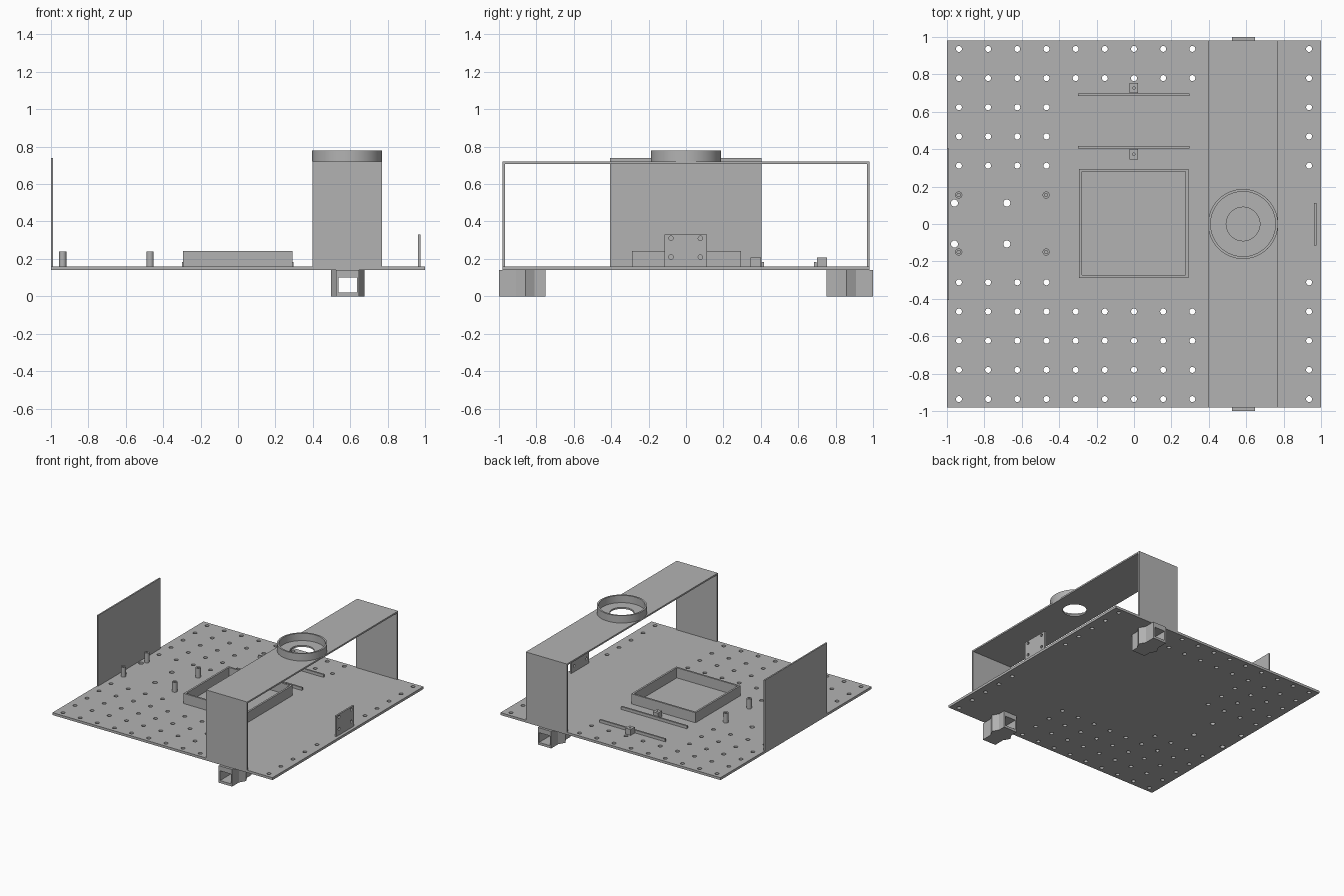
import bpy
import bmesh
import math
from mathutils import Matrix, Vector

cube = bpy.data.objects.get("Cube")
if cube:
    bpy.data.objects.remove(cube, do_unlink=True)

# One plain grey for everything
GREY = (0.45, 0.45, 0.45, 1)
grey = bpy.data.materials.new("plain grey")
grey.use_nodes = True
grey.diffuse_color = GREY
grey.node_tree.nodes["Principled BSDF"].inputs["Base Color"].default_value = GREY


def add_box(bm, x, y, z):
    """Box from (min, max) ranges."""
    size = (x[1] - x[0], y[1] - y[0], z[1] - z[0], 1)
    mid = Vector((sum(x) / 2, sum(y) / 2, sum(z) / 2))
    bmesh.ops.create_cube(bm, size=1, matrix=Matrix.Translation(mid) @ Matrix.Diagonal(size))


def add_rod(bm, centre, radius, depth, sides=24, axis="Z"):
    turn = Matrix.Rotation(math.pi / 2, 4, "Y") if axis == "X" else Matrix.Identity(4)
    bmesh.ops.create_cone(bm, cap_ends=True, segments=sides, radius1=radius, radius2=radius,
                          depth=depth, matrix=Matrix.Translation(centre) @ turn)


def add_hexagon(bm, x, y, radius, height):
    """Hexagonal prism on z = 0 with corners pointing along x."""
    corners = [math.radians(60 * i) for i in range(6)]
    face = bm.faces.new([bm.verts.new((x + radius * math.cos(a), y + radius * math.sin(a), 0))
                         for a in corners])
    grown = bmesh.ops.extrude_face_region(bm, geom=[face], use_keep_orig=True)["geom"]
    top = [v for v in grown if isinstance(v, bmesh.types.BMVert)]
    bmesh.ops.translate(bm, verts=top, vec=(0, 0, height))
    bmesh.ops.recalc_face_normals(bm, faces=bm.faces)


def finish(bm, name):
    mesh = bpy.data.meshes.new(name)
    bm.to_mesh(mesh)
    bm.free()
    mesh.materials.append(grey)
    obj = bpy.data.objects.new(name, mesh)
    bpy.context.collection.objects.link(obj)
    return obj


def select(obj):
    bpy.ops.object.select_all(action="DESELECT")
    bpy.context.view_layer.objects.active = obj
    obj.select_set(True)


def combine(obj, other_bm, operation="DIFFERENCE"):
    """Boolean obj with another mesh, apply it and discard the helper."""
    helper = finish(other_bm, "helper")
    helper.hide_render = True
    mod = obj.modifiers.new("combine", "BOOLEAN")
    mod.operation, mod.solver, mod.object = operation, "EXACT", helper
    select(obj)
    bpy.ops.object.modifier_apply(modifier=mod.name)
    bpy.data.objects.remove(helper, do_unlink=True)


def smooth(obj):
    select(obj)
    bpy.ops.object.shade_smooth_by_angle(angle=math.radians(30))


def box(name, x, y, z):
    bm = bmesh.new()
    add_box(bm, x, y, z)
    return finish(bm, name)


FLOOR, EDGE, PITCH = 0.16, 0.98, 0.156
BRIDGE_X = 0.583

# Base plate with its grid of mounting holes
base = box("base_plate", (-1, 1), (-EDGE, EDGE), (0.14, FLOOR))
holes = bmesh.new()
for row in range(-6, 7):
    if abs(row) < 2:
        continue
    full_row = row >= 5 or row <= -3
    for col in [*range(-6, 3 if full_row else -2), 6]:
        add_rod(holes, (col * PITCH, row * PITCH, 0.15), 0.016, 0.1, 16)
for x in (-0.96, -0.68):
    for y in (-0.107, 0.112):
        add_rod(holes, (x, y, 0.15), 0.019, 0.1, 16)
combine(base, holes)
smooth(base)

# Hollow standoffs
for x_side, x in (("outer", -0.937), ("inner", -0.47)):
    for y_side, y in (("front", -0.15), ("back", 0.155)):
        bm = bmesh.new()
        add_rod(bm, (x, y, 0.2), 0.019, 0.08)
        post = finish(bm, f"{y_side}_{x_side}_standoff")
        bore = bmesh.new()
        add_rod(bore, (x, y, 0.215), 0.009, 0.1)
        combine(post, bore)
        smooth(post)

# Open square tray frame
tray = box("tray_frame", (-0.293, 0.291), (-0.289, 0.295), (FLOOR, 0.243))
well = bmesh.new()
add_box(well, (-0.278, 0.276), (-0.274, 0.28), (0.1, 0.3))
combine(tray, well)

# Rails with small drilled blocks
for side, rail_y, block_y in (("front", 0.411, 0.373), ("back", 0.692, 0.727)):
    box(f"{side}_rail", (-0.3, 0.297), (rail_y - 0.007, rail_y + 0.007), (FLOOR, 0.183))
    block = box(f"{side}_rail_block", (-0.025, 0.022), (block_y - 0.027, block_y + 0.027), (FLOOR, 0.208))
    drill = bmesh.new()
    add_rod(drill, (-0.001, block_y, 0.21), 0.007, 0.07, 12)
    combine(block, drill)

# Upright panel on the right edge
box("side_panel", (-1, -0.988), (-0.405, 0.403), (FLOOR, 0.74))

# Small drilled plate near the left edge
small = box("small_plate", (0.962, 0.975), (-0.116, 0.113), (FLOOR, 0.33))
drill = bmesh.new()
for y in (-0.08, 0.077):
    for z in (0.21, 0.31):
        add_rod(drill, (0.968, y, z), 0.012, 0.06, 16, "X")
combine(small, drill)
smooth(small)

# Bridge: an inverted U with a round opening
bridge = box("bridge", (0.397, 0.77), (-EDGE, EDGE), (FLOOR, 0.72))
gap = bmesh.new()
add_box(gap, (0.3, 0.9), (-0.967, 0.967), (0.1, 0.707))
combine(bridge, gap)
opening = bmesh.new()
add_rod(opening, (BRIDGE_X, 0, 0.71), 0.09, 0.1, 48)
combine(bridge, opening)
smooth(bridge)

# Raised ring around the opening
bm = bmesh.new()
add_rod(bm, (BRIDGE_X, 0, 0.75), 0.187, 0.06, 64)
ring = finish(bm, "bridge_ring")
bore = bmesh.new()
add_rod(bore, (BRIDGE_X, 0, 0.75), 0.173, 0.2, 64)
combine(ring, bore)
smooth(ring)

# Feet: hexagonal boss crossed by a hollow square tube
for name, s in (("front_foot", -1), ("back_foot", 1)):
    bm = bmesh.new()
    add_hexagon(bm, 0.586, s * 0.859, 0.09, 0.14)
    foot = finish(bm, name)
    tube = bmesh.new()
    add_box(tube, (0.525, 0.647), sorted((s * 0.75, s)), (0, 0.14))
    combine(foot, tube, "UNION")
    tunnel = bmesh.new()
    add_box(tunnel, (0.537, 0.635), sorted((s * 0.6, s * 1.1)), (0.02, 0.1))
    combine(foot, tunnel)
